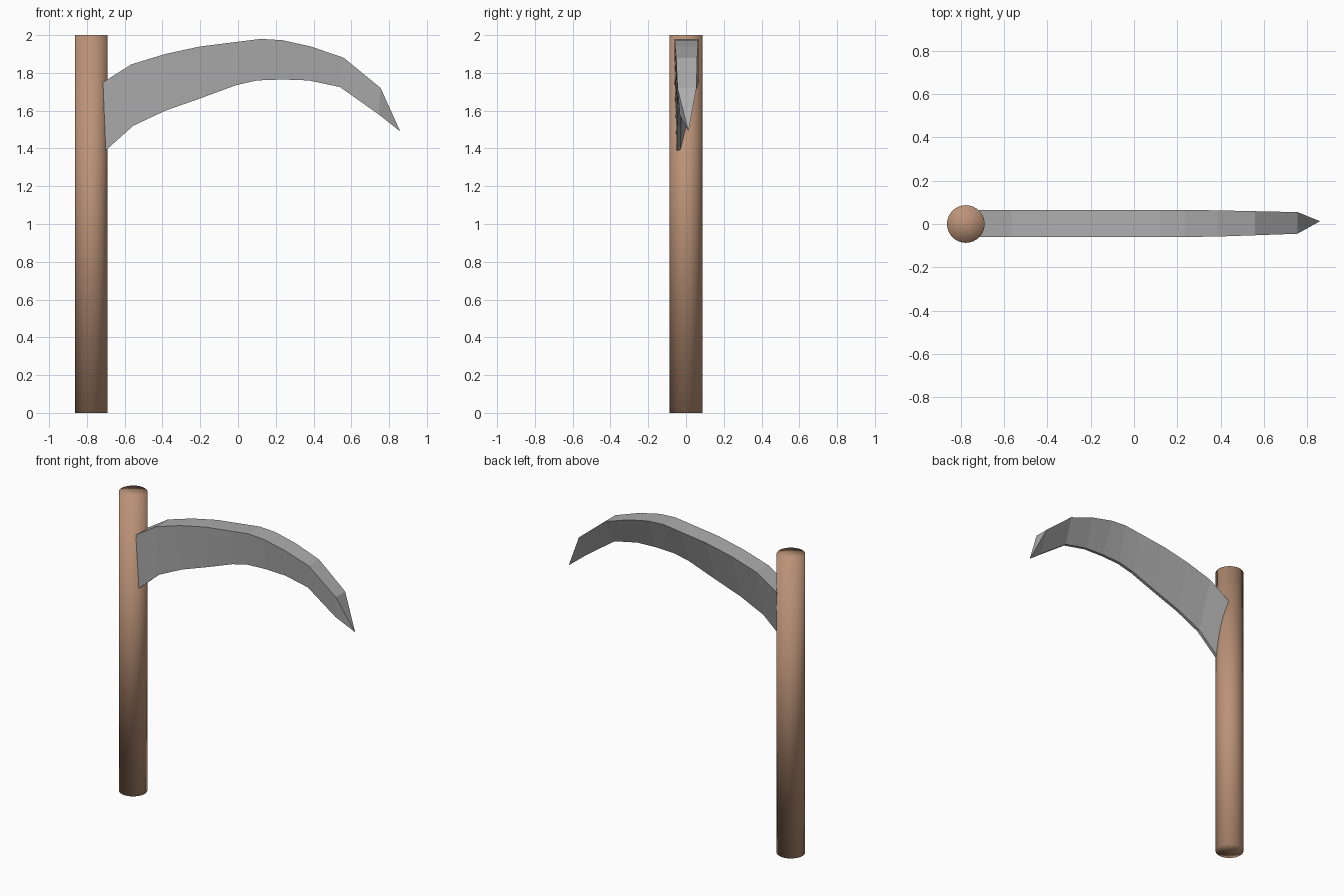
import bpy, bmesh

if "Cube" in bpy.data.objects:
    bpy.data.objects.remove(bpy.data.objects["Cube"])


def material(name, rgb):
    m = bpy.data.materials.new(name)
    m.diffuse_color = (*rgb, 1)
    m.use_nodes = True
    m.node_tree.nodes["Principled BSDF"].inputs["Base Color"].default_value = m.diffuse_color
    return m


wood = material("wood", (0.50, 0.29, 0.185))
steel = material("steel", (0.42, 0.42, 0.42))

# Handle: smooth round post with fan caps
bpy.ops.mesh.primitive_cylinder_add(vertices=32, radius=0.087, depth=2,
                                    end_fill_type='TRIFAN', location=(-0.777, 0, 1))
handle = bpy.context.object
handle.name = "handle"
handle.data.materials.append(wood)
bpy.ops.object.shade_smooth()

# Blade ribs: spine x, z, then edge x, z, then spine y front, back
ribs = [
    (-0.715, 1.75, -0.70, 1.39, -0.06, 0.065),
    (-0.565, 1.845, -0.555, 1.52, -0.06, 0.065),
    (-0.385, 1.90, -0.385, 1.60, -0.06, 0.065),
    (-0.20, 1.94, -0.20, 1.665, -0.06, 0.065),
    (0.00, 1.965, -0.01, 1.735, -0.06, 0.065),
    (0.12, 1.98, 0.10, 1.76, -0.06, 0.065),
    (0.235, 1.973, 0.235, 1.765, -0.06, 0.065),
    (0.385, 1.94, 0.375, 1.76, -0.058, 0.063),
    (0.56, 1.88, 0.54, 1.725, -0.052, 0.059),
    (0.755, 1.72, 0.745, 1.58, -0.045, 0.055),
]
bm = bmesh.new()
rings = []
for i, (sx, sz, ex, ez, front, back) in enumerate(ribs):
    edge = -0.049 + 0.016 * i / 9      # cutting edge lies near the front side
    rings.append([bm.verts.new(p) for p in (
        (sx, front, sz), (sx, back, sz), (ex, edge + 0.02, ez), (ex, edge, ez))])
for a, b in zip(rings, rings[1:]):
    for k in range(4):
        n = (k + 1) % 4
        bm.faces.new((a[k], a[n], b[n], b[k]))
bm.faces.new(rings[0])

# Pointed tip
tip = bm.verts.new((0.859, 0.013, 1.49))
last = rings[-1]
for k in range(4):
    bm.faces.new((last[k], last[(k + 1) % 4], tip))
bmesh.ops.recalc_face_normals(bm, faces=bm.faces)

mesh = bpy.data.meshes.new("blade")
bm.to_mesh(mesh)
bm.free()
mesh.materials.append(steel)
blade = bpy.data.objects.new("blade", mesh)
bpy.context.collection.objects.link(blade)
